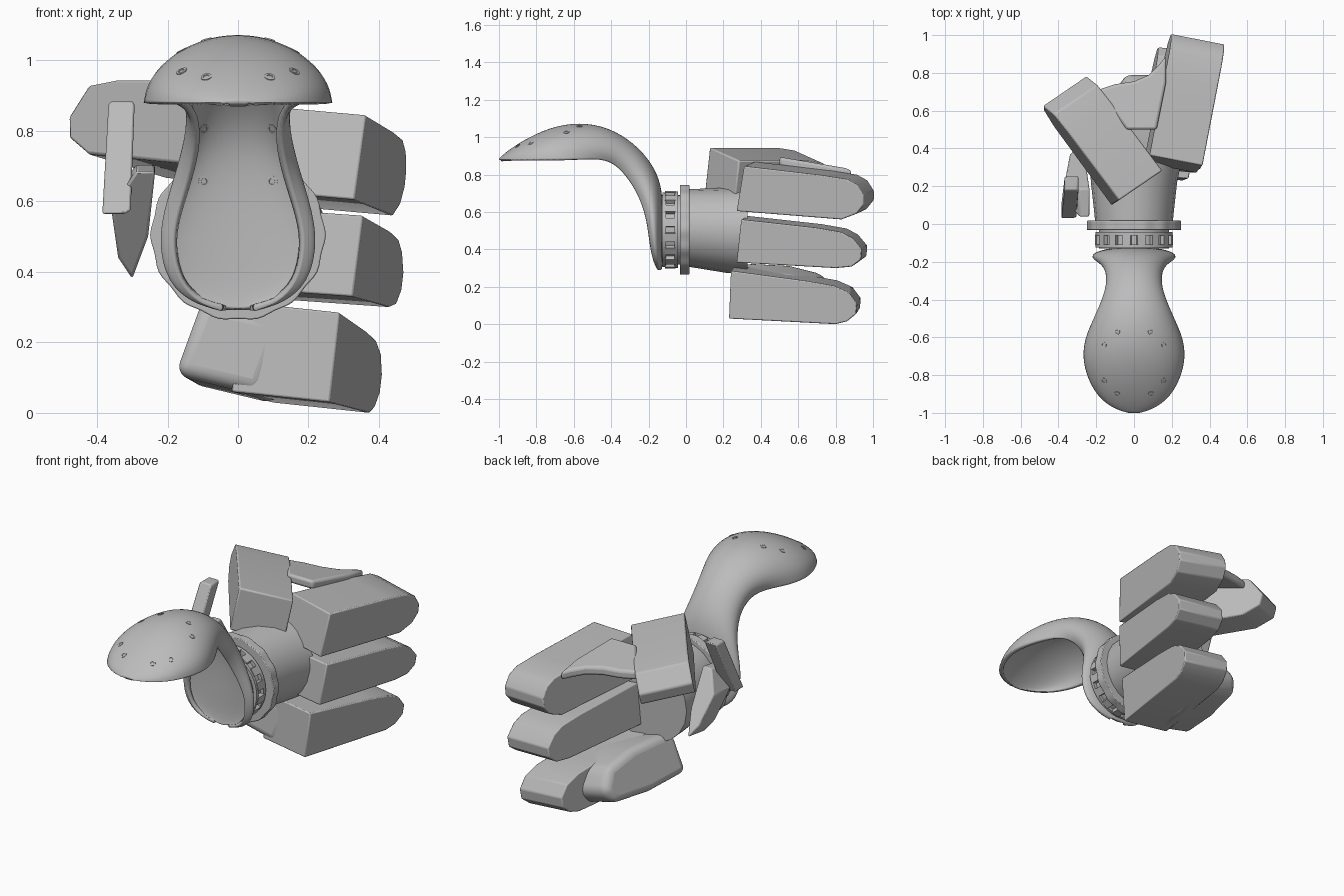
import bpy, bmesh
from math import sin, cos, pi, radians
from mathutils import Vector

cube = bpy.data.objects.get("Cube")
if cube:
    bpy.data.objects.remove(cube, do_unlink=True)

grey = bpy.data.materials.new("plain_grey")
grey.use_nodes = True
grey.diffuse_color = (0.5, 0.5, 0.5, 1)
grey.node_tree.nodes["Principled BSDF"].inputs["Base Color"].default_value = (0.5, 0.5, 0.5, 1)


def make(name, verts, faces, recalc=True, bevel=0, segments=2, angle=30):
    """Turn vertices and faces into a shaded object."""
    bm = bmesh.new()
    vs = [bm.verts.new(v) for v in verts]
    for f in faces:
        bm.faces.new([vs[i] for i in f])
    if recalc:
        bmesh.ops.recalc_face_normals(bm, faces=bm.faces)
    mesh = bpy.data.meshes.new(name)
    bm.to_mesh(mesh)
    bm.free()
    ob = bpy.data.objects.new(name, mesh)
    bpy.context.collection.objects.link(ob)
    mesh.materials.append(grey)
    if bevel:
        mod = ob.modifiers.new("Bevel", 'BEVEL')
        mod.width, mod.segments = bevel, segments
    bpy.ops.object.select_all(action='DESELECT')
    ob.select_set(True)
    bpy.context.view_layer.objects.active = ob
    bpy.ops.object.shade_smooth_by_angle(angle=radians(angle))
    return ob


def prism(name, profile, origin, axis, side, up=(0, 0, 1), **kw):
    """Sweep a two-coordinate profile along the side vector."""
    o, a, u, s = map(Vector, (origin, axis, up, side))
    n = len(profile)
    verts = [o + a * p + u * q + s * k for k in (0, 1) for p, q in profile]
    faces = [range(n), range(n, 2 * n)]
    faces += [(i, (i + 1) % n, (i + 1) % n + n, i + n) for i in range(n)]
    return make(name, verts, faces, **kw)


def loft(name, loops, **kw):
    """Skin closed loops of equal length and cap both ends."""
    n, m = len(loops[0]), len(loops)
    faces = [range(n), range((m - 1) * n, m * n)]
    for k in range(m - 1):
        for i in range(n):
            j = (i + 1) % n
            faces.append((k * n + i, k * n + j, k * n + n + j, k * n + n + i))
    return make(name, [v for l in loops for v in l], faces, **kw)


def loop(y, rx, rz, cx=0, cz=0.505, n=48, wave=0):
    """Closed ellipse facing y, optionally scalloped."""
    out = []
    for i in range(n):
        t = 2 * pi * i / n
        k = 1 + wave * cos(14 * t)
        out.append((cx + rx * k * cos(t), y, cz + rz * k * sin(t)))
    return out


# Hooked open shell: rim y, rim z, spine y, spine z, half width
stations = [
    (-1.0, .88, -1.0, .885, .03), (-.975, .88, -.97, .915, .12),
    (-.89, .88, -.88, .98, .218), (-.72, .88, -.73, 1.055, .28),
    (-.58, .88, -.57, 1.083, .255), (-.46, .885, -.41, 1.055, .195),
    (-.38, .86, -.27, .965, .15), (-.3, .77, -.18, .86, .147),
    (-.24, .66, -.13, .75, .175), (-.21, .55, -.12, .6, .217),
    (-.2, .47, -.12, .47, .228), (-.185, .37, -.12, .37, .203),
    (-.165, .31, -.125, .315, .135), (-.15, .288, -.13, .292, .05)]
N = 14
verts, faces = [], []
for i, (ry, rz, sy, sz, w) in enumerate(stations):
    # The edges curl inward below the dome
    end = radians(90 + min(35, max(0, (i - 4) * 12)))
    for j in range(N + 1):
        t = end * (2 * j / N - 1)
        c = (cos(t) - cos(end)) / (1 - cos(end))
        verts.append((w * sin(t), ry + (sy - ry) * c, rz + (sz - rz) * c))
for i in range(len(stations) - 1):
    for j in range(N):
        a = i * (N + 1) + j
        faces.append((a, a + 1, a + N + 2, a + N + 1))
shell = make("hooked_shell", verts, faces, recalc=False, angle=50)
sub = shell.modifiers.new("Smooth", 'SUBSURF')
sub.levels = sub.render_levels = 2
thick = shell.modifiers.new("Wall", 'SOLIDIFY')
thick.thickness, thick.offset = 0.022, -1

# Bolts set on the dome and inside the hollow
bpy.context.view_layer.update()
solid = shell.evaluated_get(bpy.context.evaluated_depsgraph_get())


def bolt(start, direction):
    hit, p, nrm, _ = solid.ray_cast(Vector(start), Vector(direction))
    if not hit:
        return
    q = nrm.to_track_quat('Z', 'Y')
    rings = []
    for r, h in ((.016, -.006), (.016, .002), (.009, .002), (.008, -.001)):
        rings.append([p + q @ Vector((r * cos(i * pi / 6), r * sin(i * pi / 6), h)) for i in range(12)])
    loft("bolt", rings)


for s in (-1, 1):
    for x, y in ((.09, -.57), (.16, -.64), (.16, -.83), (.09, -.9)):
        bolt((s * x, y, 2), (0, 0, -1))
    for z in (.805, .657):
        bolt((s * .097, -1.5, z), (0, 1, 0))

# Coupling: hub, toothed band, scalloped collars, flared wrist
loft("hub", [loop(-.13, .185, .185), loop(0, .185, .185)])
loft("rear_collar", [loop(-.125, .205, .2), loop(-.108, .205, .2)])
loft("middle_collar", [loop(-.062, .205, .205), loop(-.042, .205, .205)])
for k in range(16):
    t = 2 * pi * (k + .5) / 16
    rad, tan = Vector((cos(t), 0, sin(t))), Vector((-sin(t), 0, cos(t)))
    prism("band_tooth", [(-.022, .17), (.022, .17), (.022, .207), (-.022, .207)],
          (0, -.112, .505), tan, (0, .055, 0), up=rad)
loft("main_collar", [loop(-.032, .246, .241, n=84, wave=.013),
                     loop(.018, .246, .241, n=84, wave=.013)], bevel=.004)
loft("wrist", [loop(.01, .205, .207, cz=.515, n=20),
               loop(.22, .228, .228, cz=.502, n=20),
               loop(.33, .243, .232, cx=.008, cz=.5, n=20)])

# Three outer fingers with rounded tips
fingers = {
    "upper_finger": ([(.27, .605), (.31, .845), (.72, .797), (.86, .775), (.915, .745), (.95, .69),
                      (.95, .64), (.91, .59), (.83, .56)], .215, (-.28, .055, .025)),
    "middle_finger": ([(.27, .33), (.295, .56), (.7, .515), (.83, .492), (.89, .46), (.94, .4),
                       (.935, .345), (.885, .308), (.8, .3)], .238, (-.28, .03, .02)),
    "lower_finger": ([(.23, .03), (.24, .285), (.65, .23), (.79, .205), (.87, .17), (.915, .11),
                      (.91, .055), (.86, .015), (.8, 0)], .211, (-.28, .02, .03)),
}
for name, (profile, x, side) in fingers.items():
    prism(name, profile, (x, 0, 0), (.205, 1, 0), side, up=(.1, 0, 1), bevel=.006)

# Curled palm side of the lower finger
prism("lower_palm", [(.24, .05), (.255, .265), (.36, .27), (.55, .26), (.73, .215),
                     (.8, .11), (.75, .035), (.5, .025)],
      (0, 0, 0), (.2, 1, 0), (-.25, 0, .06), up=(.35, 0, 1), bevel=.04, segments=5, angle=60)

# Thumb block rolled outward, web and the small side digit
prism("thumb", [(0, .705), (0, .945), (.45, .945), (.57, .93), (.64, .84), (.62, .78), (.52, .735)],
      (-.24, .022, 0), (-.6, .8, 0), (.23, .157, -.07), up=(.17, .11, 1), bevel=.008)
prism("thumb_web", [(-.19, .71), (-.1, .74), (0, .755), (.08, .79), (.13, .84), (.17, .89),
                    (.17, .75), (.12, .5), (-.04, .5)],
      (0, 0, .93), (1, 0, 0), (0, 0, .05), up=(0, 1, -.17), bevel=.015, segments=3)
prism("side_digit_base", [(-.36, .58), (-.32, .64), (-.29, .685), (-.235, .685), (-.255, .5),
                          (-.3, .38), (-.34, .44)],
      (0, .55, 0), (1, 0, 0), (0, .15, .02), up=(0, -.75, 1), bevel=.008)
prism("side_digit_tip", [(-.04, 0), (-.037, .98), (-.025, 1), (.03, 1), (.037, .97), (.04, .03), (.025, 0)],
      (-.345, .03, .565), (1, 0, 0), (0, .075, 0), up=(.015, .15, .32), bevel=.01)
